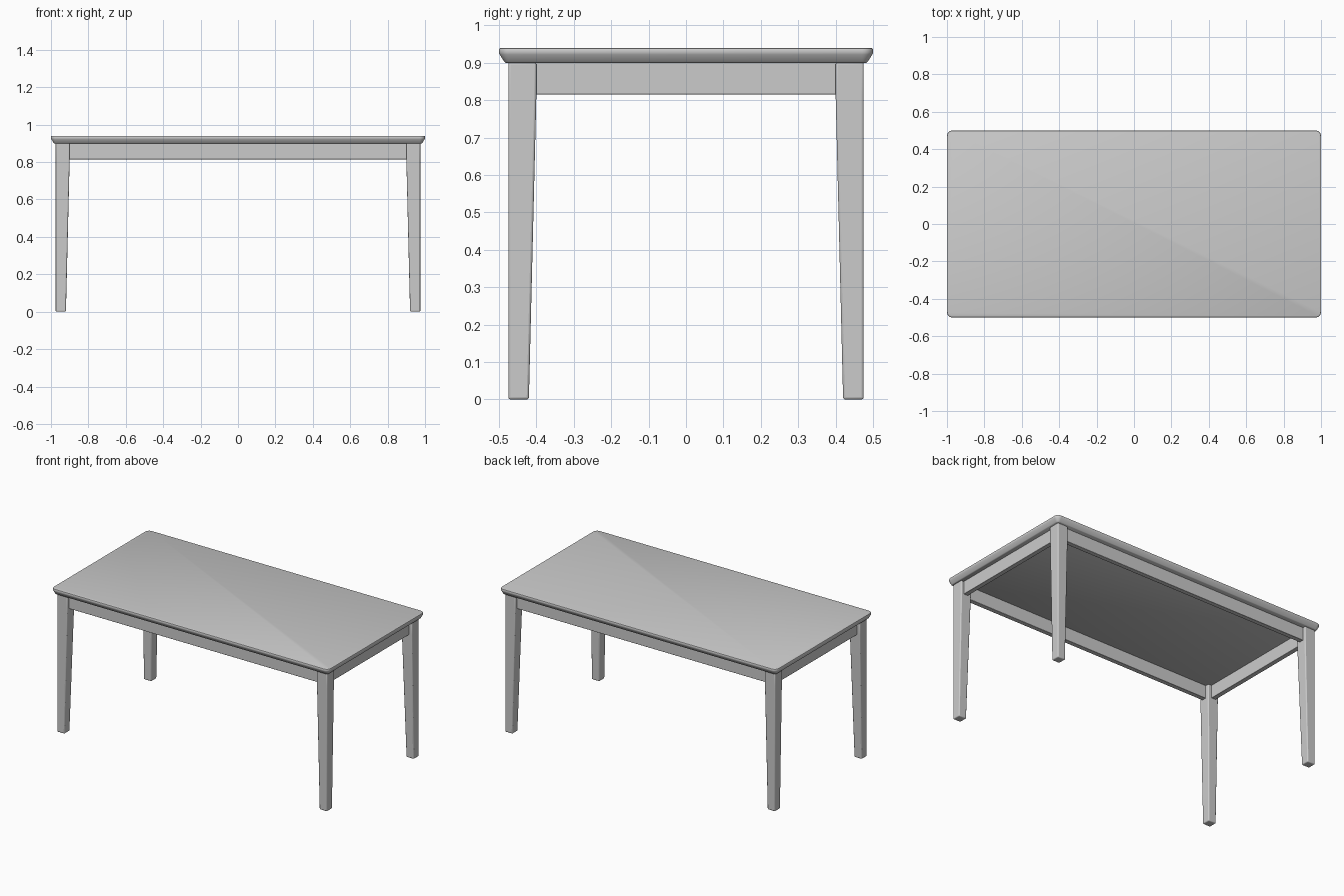
import bpy, bmesh, math

if "Cube" in bpy.data.objects:
    bpy.data.objects.remove(bpy.data.objects["Cube"])


def finish(name, bm, bevel=0.0, segments=3):
    bmesh.ops.recalc_face_normals(bm, faces=bm.faces)
    mesh = bpy.data.meshes.new(name)
    bm.to_mesh(mesh)
    bm.free()
    obj = bpy.data.objects.new(name, mesh)
    bpy.context.collection.objects.link(obj)
    if bevel:
        mod = obj.modifiers.new("soft_edges", 'BEVEL')
        mod.width = bevel
        mod.segments = segments
        mod.limit_method = 'ANGLE'
        mod.angle_limit = math.radians(30)
    bpy.ops.object.select_all(action='DESELECT')
    obj.select_set(True)
    bpy.context.view_layer.objects.active = obj
    bpy.ops.object.shade_smooth_by_angle(angle=math.radians(40))
    return obj


def loft(name, rings, bevel=0.0):
    """Skin a stack of equal-length point rings and cap both ends."""
    bm = bmesh.new()
    loops = [[bm.verts.new(p) for p in ring] for ring in rings]
    n = len(loops[0])
    for a, b in zip(loops, loops[1:]):
        for i in range(n):
            j = (i + 1) % n
            bm.faces.new((a[i], a[j], b[j], b[i]))
    bm.faces.new(loops[0])
    bm.faces.new(loops[-1])
    return finish(name, bm, bevel)


def rounded_rect(hx, hy, r, z, steps=6):
    pts = []
    for k, (sx, sy) in enumerate([(1, 1), (-1, 1), (-1, -1), (1, -1)]):
        for i in range(steps + 1):
            a = math.pi / 2 * (k + i / steps)
            pts.append((sx * (hx - r) + r * math.cos(a),
                        sy * (hy - r) + r * math.sin(a), z))
    return pts


# Tabletop: rounded slab with an undercut edge (inset, height)
edge = [(0.018, 0.90), (0.014, 0.903), (0.002, 0.922), (0.0, 0.927),
        (0.0, 0.935), (0.0015, 0.9385), (0.005, 0.94)]
loft("tabletop", [rounded_rect(1 - d, 0.5 - d, 0.03 - d, z) for d, z in edge])


# Legs: straight outer faces, inner faces taper below the aprons
def leg(name, sx, sy):
    rings = []
    for z, w in [(0.0, 0.055), (0.815, 0.075), (0.902, 0.075)]:
        xo, yo = 0.975, 0.475
        rings.append([(sx * x, sy * y, z) for x, y in
                      [(xo, yo), (xo - w, yo), (xo - w, yo - w), (xo, yo - w)]])
    loft(name, rings, bevel=0.006)


for sx, side in ((-1, "left"), (1, "right")):
    for sy, end in ((-1, "front"), (1, "back")):
        leg(f"{end}_{side}_leg", sx, sy)


# Aprons: rails set slightly back from the leg faces
def apron(name, centre, size):
    bm = bmesh.new()
    bmesh.ops.create_cube(bm, size=1)
    for v in bm.verts:
        v.co = [c + p * s for c, p, s in zip(centre, v.co, size)]
    finish(name, bm, bevel=0.002, segments=2)


for s, end, side in ((-1, "front", "left"), (1, "back", "right")):
    apron(f"{end}_apron", (0, s * 0.44, 0.858), (1.82, 0.03, 0.086))
    apron(f"{side}_apron", (s * 0.94, 0, 0.858), (0.03, 0.82, 0.086))
